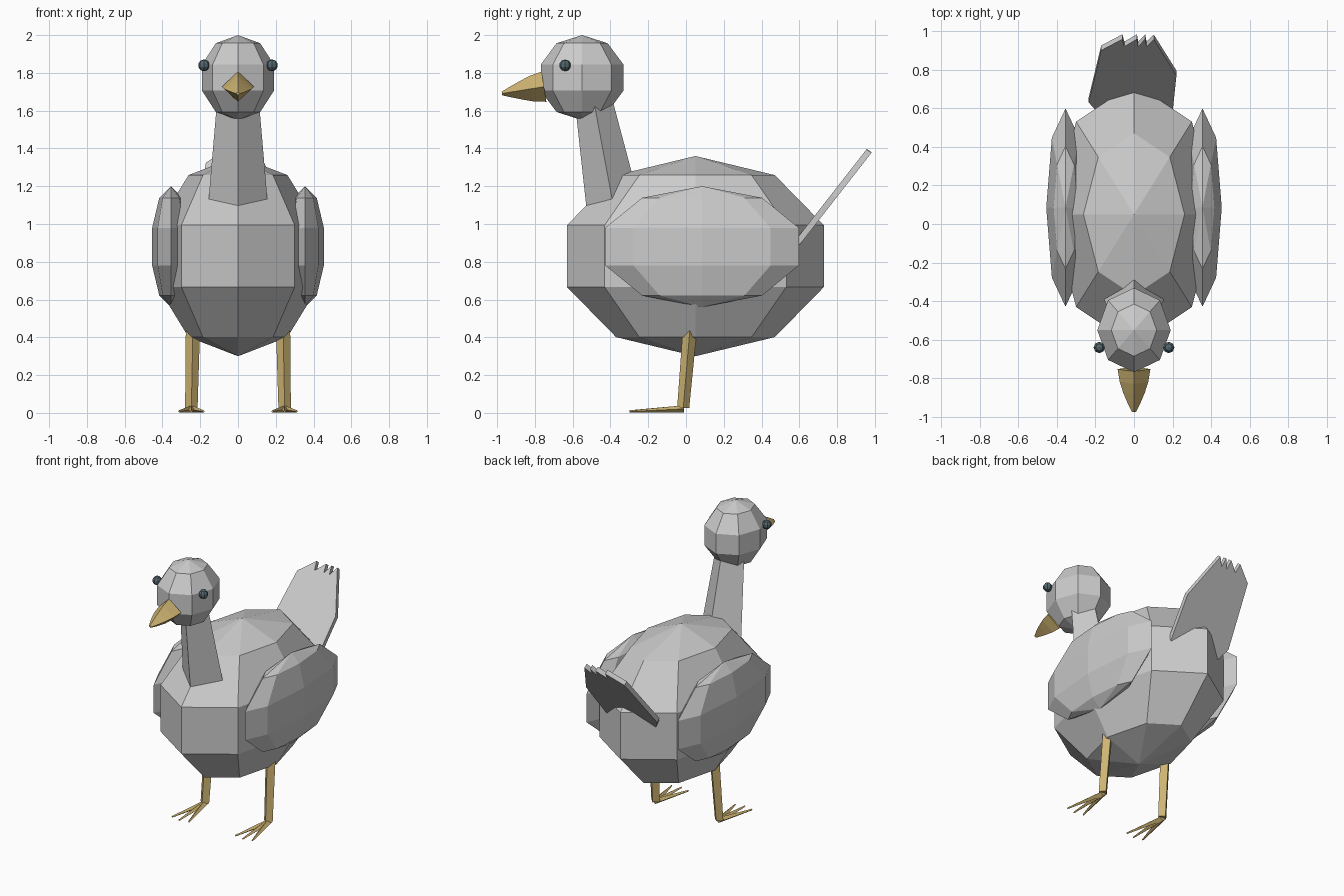
import bpy, bmesh
from mathutils import Vector

if "Cube" in bpy.data.objects:
    bpy.data.objects.remove(bpy.data.objects["Cube"])


def material(name, rgb):
    m = bpy.data.materials.new(name)
    m.diffuse_color = (*rgb, 1)
    m.use_nodes = True
    m.node_tree.nodes["Principled BSDF"].inputs["Base Color"].default_value = m.diffuse_color
    return m


GOLD = material("gold", (0.62, 0.46, 0.17))
DARK = material("dark", (0.09, 0.14, 0.16))


def finish(name, bm, mat=None):
    bmesh.ops.recalc_face_normals(bm, faces=bm.faces)
    me = bpy.data.meshes.new(name)
    bm.to_mesh(me)
    bm.free()
    ob = bpy.data.objects.new(name, me)
    bpy.context.collection.objects.link(ob)
    if mat:
        me.materials.append(mat)
    return ob


def ellipsoid(name, centre, radii, mat=None):
    bm = bmesh.new()
    bmesh.ops.create_uvsphere(bm, u_segments=8, v_segments=5, radius=1)
    bmesh.ops.scale(bm, vec=radii, verts=bm.verts)
    bmesh.ops.translate(bm, vec=centre, verts=bm.verts)
    return finish(name, bm, mat)


def diamond_loft(name, rings, v_axis, mat=None):
    """Four-sided tube; each ring is (centre, half size in x, half size along v_axis)."""
    bm = bmesh.new()
    v = Vector(v_axis).normalized()
    loops = []
    for c, rx, rv in rings:
        c, u = Vector(c), Vector((rx, 0, 0))
        loops.append([bm.verts.new(p) for p in (c + u, c + v * rv, c - u, c - v * rv)])
    for a, b in zip(loops, loops[1:]):
        for i in range(4):
            j = (i + 1) % 4
            bm.faces.new((a[i], a[j], b[j], b[i]))
    bm.faces.new(loops[0])
    bm.faces.new(loops[-1])
    return finish(name, bm, mat)


# body, neck and head
ellipsoid("body", (0, 0.05, 0.83), (0.446, 0.715, 0.53))
diamond_loft("neck", [((0, -0.37, 1.02), 0.165, 0.15),
                      ((0, -0.49, 1.66), 0.11, 0.10)], (0, 1, 0))
ellipsoid("head", (0, -0.55, 1.775), (0.2, 0.23, 0.225))

# beak, narrowing along a curve and drooping slightly
beak = []
for t, w, h in ((0, 0.085, 0.081), (0.3, 0.074, 0.068), (0.55, 0.056, 0.049),
                (0.8, 0.033, 0.028), (1, 0.011, 0.010)):
    beak.append(((0, -0.752 - 0.222 * t, 1.727 - 0.036 * t), w, h))
diamond_loft("beak", beak, (0, -0.16, 1), GOLD)

# paired parts
for s, side in ((-1, "left"), (1, "right")):
    ellipsoid(f"{side}_wing", (s * 0.355, 0.085, 0.88), (0.105, 0.54, 0.32))
    ellipsoid(f"{side}_eye", (s * 0.18, -0.64, 1.84), (0.031, 0.031, 0.031), DARK)
    diamond_loft(f"{side}_leg", [((s * 0.247, -0.015, 0.025), 0.033, 0.032),
                                 ((s * 0.238, 0.024, 0.48), 0.038, 0.038)], (0, 1, 0), GOLD)
    for k in (-1, 0, 1):
        diamond_loft(f"{side}_toe_{k + 2}",
                     [((s * 0.247, -0.01, 0.021), 0.024, 0.019),
                      ((s * 0.247 + k * 0.065, -0.3 + abs(k) * 0.015, 0.008), 0.006, 0.006)],
                     (0, 0, 1), GOLD)

# tail fan: slanted sheet with toothed tip, given as (x, y)
outline = [(-0.12, 0.5), (-0.235, 0.63), (-0.17, 0.9), (-0.06, 0.958), (-0.05, 0.92),
           (0.015, 0.958), (0.022, 0.92), (0.058, 0.958), (0.065, 0.92), (0.103, 0.956),
           (0.22, 0.77), (0.2, 0.58), (0.12, 0.5)]
bm = bmesh.new()
sheet = bm.faces.new([bm.verts.new((x, y, 0.94 + 1.28 * (y - 0.6))) for x, y in outline])
ext = bmesh.ops.extrude_face_region(bm, geom=[sheet], use_keep_orig=True)
bmesh.ops.translate(bm, vec=Vector((0, 1.28, -1)).normalized() * 0.032,
                    verts=[e for e in ext["geom"] if isinstance(e, bmesh.types.BMVert)])
finish("tail", bm)
